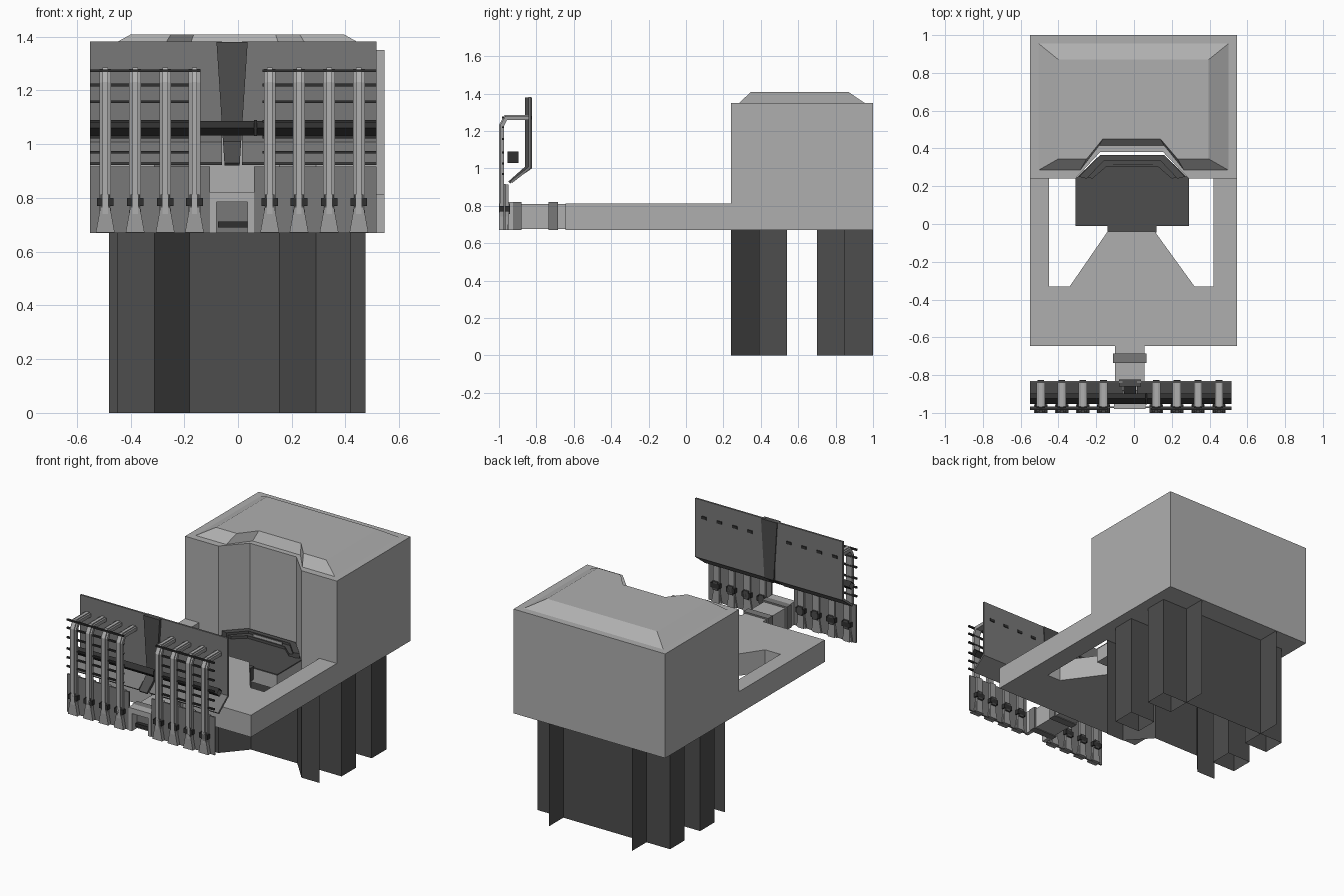
import bpy, bmesh, math
from mathutils import Vector

if "Cube" in bpy.data.objects:
    bpy.data.objects.remove(bpy.data.objects["Cube"])


def mat(name, v):
    m = bpy.data.materials.new(name)
    m.diffuse_color = (v, v, v, 1)
    m.use_nodes = True
    m.node_tree.nodes["Principled BSDF"].inputs["Base Color"].default_value = m.diffuse_color
    return m


LIGHT = mat("light grey", 0.43)
STEEL = mat("steel grey", 0.34)
MID = mat("mid grey", 0.19)
DARK = mat("dark grey", 0.075)
BLACK = mat("near black", 0.03)


def finish(name, bm, m, recalc=True):
    if recalc:
        bmesh.ops.recalc_face_normals(bm, faces=bm.faces[:])
    me = bpy.data.meshes.new(name)
    bm.to_mesh(me)
    bm.free()
    me.materials.append(m)
    ob = bpy.data.objects.new(name, me)
    bpy.context.scene.collection.objects.link(ob)
    return ob


def loft(name, a, b, m, caps=True, closed=True):
    """Skin between two matching loops of 3D points."""
    bm = bmesh.new()
    va = [bm.verts.new(p) for p in a]
    vb = [bm.verts.new(p) for p in b]
    n = len(a)
    for i in range(n if closed else n - 1):
        j = (i + 1) % n
        bm.faces.new((va[i], va[j], vb[j], vb[i]))
    if caps and closed:
        bm.faces.new(va)
        bm.faces.new(vb)
    return finish(name, bm, m)


def prism(name, pts, z0, z1, m, **kw):
    return loft(name, [(x, y, z0) for x, y in pts], [(x, y, z1) for x, y in pts], m, **kw)


def side_profile(name, pts, x0, x1, m, **kw):
    return loft(name, [(x0, y, z) for y, z in pts], [(x1, y, z) for y, z in pts], m, **kw)


def box(name, x0, x1, y0, y1, z0, z1, m):
    return prism(name, [(x0, y0), (x1, y0), (x1, y1), (x0, y1)], z0, z1, m)


# Main housing with the faceted alcove in its front
prism("housing", [(-.55, .24), (-.31, .24), (-.18, .38), (.155, .38), (.29, .24),
                  (.545, .24), (.545, 1), (-.55, 1)], .67, 1.35, LIGHT)

# Raised roof following the alcove
roof_base = [(-.505, .285), (-.285, .285), (-.185, .415), (.16, .415), (.265, .285),
             (.5, .285), (.5, .955), (-.505, .955)]
roof_top = [(-.4, .345), (-.25, .345), (-.165, .45), (.14, .45), (.23, .345),
            (.395, .345), (.395, .87), (-.4, .87)]
loft("roof", [(x, y, 1.35) for x, y in roof_base], [(x, y, 1.408) for x, y in roof_top], LIGHT)

# Front deck frame with the cut-out
prism("deck", [(-.55, .24), (-.55, -.645), (.545, -.645), (.545, .24), (.42, .24), (.42, -.33),
               (.32, -.33), (.11, -.04), (-.14, -.04), (-.34, -.33), (-.45, -.33), (-.45, .24)],
      .67, .813, LIGHT)

# Platform in the alcove, dark floor and curved console
plat = [(-.31, -.01), (.29, -.01), (.29, .24), (.165, .36), (-.185, .36), (-.31, .24)]
prism("platform", plat, .67, .76, LIGHT)
prism("platform_floor", plat, .76, .768, DARK)
box("platform_link", -.14, .12, -.045, -.005, .69, .775, DARK)
for i, (d, z) in enumerate([(0, .80), (.03, .785)]):
    prism(f"console_{i}", [(-.25 + d, .24), (-.16 + d / 2, .335 - d), (.14 - d / 2, .335 - d),
                           (.23 - d, .24), (.27 - d, .25), (.16, .365 - d), (-.18, .365 - d),
                           (-.29 + d, .25)], .765, z, DARK)
box("console_light", -.11, .1, .312, .318, .785, .803, LIGHT)

# Dark support legs: folded front sheet, four corner columns, back sheet and fins
prism("front_leg_sheet", [(-.45, .24), (-.31, .24), (-.18, .39), (.155, .39), (.29, .24), (.42, .24)],
      0, .67, DARK, closed=False)
for x0, x1, side in ((-.48, -.31, "left"), (.29, .475, "right")):
    for y0, y1, end in ((.39, .54, "front"), (.70, .85, "back")):
        prism(f"{end}_{side}_leg", [(x0, y0), (x1, y0), (x1, y1), (x0, y1)], 0, .67, DARK, caps=False)
prism("back_leg_sheet", [(-.31, .85), (.29, .85)], 0, .67, DARK, closed=False)
for i, x in enumerate((-.31, .29)):
    prism(f"back_fin_{i}", [(x, .85), (x, 1.0)], 0, .67, DARK, closed=False)

# Neck joining the deck to the front rack
box("neck", -.1, .055, -.92, -.645, .675, .81, LIGHT)
box("neck_band_rear", -.112, .066, -.735, -.685, .67, .82, MID)
box("neck_band_front", -.112, .066, -.925, -.88, .67, .82, MID)
box("frame_top", -.105, .06, -.98, -.925, .785, .82, LIGHT)
for i, x in enumerate((-.105, .035)):
    box(f"frame_side_{i}", x, x + .025, -.98, -.925, .67, .79, LIGHT)
box("frame_bar", -.075, .04, -.95, -.92, .69, .712, BLACK)

# Front rack: back panel halves with a slanted foot
for i, (x0, x1) in enumerate(((-.55, -.06), (.015, .515))):
    side_profile(f"rack_panel_{i}", [(-.842, 1.382), (-.83, 1.382), (-.83, 1.0), (-.93, .922),
                                     (-.94, .932), (-.842, 1.008)], x0, x1, MID)
# Tapered dark centre strip
cl = [(-.86, 1.38), (-.824, 1.38), (-.824, 1.0), (-.94, .92), (-.95, .93), (-.86, 1.01)]
wide = lambda z: .028 + .03 * (z - .92) / .46
loft("centre_wedge", [(-.022 - wide(z), y, z) for y, z in cl],
     [(-.022 + wide(z), y, z) for y, z in cl], DARK)

# Lower skirt plates
for i, (x0, x1) in enumerate(((-.55, -.105), (.06, .515))):
    box(f"skirt_{i}", x0, x1, -.975, -.965, .67, .917, MID)

# Hollow diamond cross bar
r = .027
side_profile("cross_bar", [(-.925 - r, 1.06), (-.925, 1.06 + r), (-.925 + r, 1.06), (-.925, 1.06 - r)],
             -.55, .515, BLACK, caps=False)
box("bar_clip", .06, .07, -.955, -.895, 1.03, 1.09, BLACK)

# Thin horizontal slats on both sides
for i, (x0, x1) in enumerate(((-.55, -.14), (.092, .515))):
    for j, z in enumerate((1.273, 1.22, 1.158, 1.085, 1.027, .97)):
        box(f"slat_{i}_{j}", x0, x1, -.984, -.972, z - .005, z + .005, BLACK)

# Eight bent uprights with clamps, flared feet and bolts
upright = [(-.994, .74), (-.994, 1.23), (-.966, 1.28), (-.842, 1.28),
           (-.842, 1.258), (-.958, 1.258), (-.974, 1.225), (-.974, .74)]
rib = [(-1.0, .74), (-1.0, 1.232), (-.97, 1.286), (-.842, 1.286),
       (-.842, 1.27), (-.964, 1.27), (-.985, 1.228), (-.985, .74)]
for i, d in enumerate((-.472, -.361, -.249, -.14, .14, .249, .361, .472)):
    x = d - .022
    side_profile(f"upright_{i}", upright, x - .022, x + .022, STEEL)
    side_profile(f"upright_rib_{i}", rib, x - .01, x + .01, LIGHT)
    loft(f"foot_{i}", [(x - .035, -1, .672), (x + .035, -1, .672), (x + .035, -.955, .672), (x - .035, -.955, .672)],
         [(x - .018, -1, .765), (x + .018, -1, .765), (x + .018, -.955, .765), (x - .018, -.955, .765)], STEEL)
    box(f"back_rib_{i}", x - .022, x + .022, -.966, -.95, .67, .915, STEEL)
    box(f"clamp_{i}", x - .031, x + .031, -1.0, -.94, .77, .80, BLACK)
    box(f"clamp_core_{i}", x - .018, x + .018, -1.0, -.94, .757, .813, DARK)
    box(f"bolt_{i}", x - .018, x + .018, -.832, -.825, 1.262, 1.28, BLACK)
